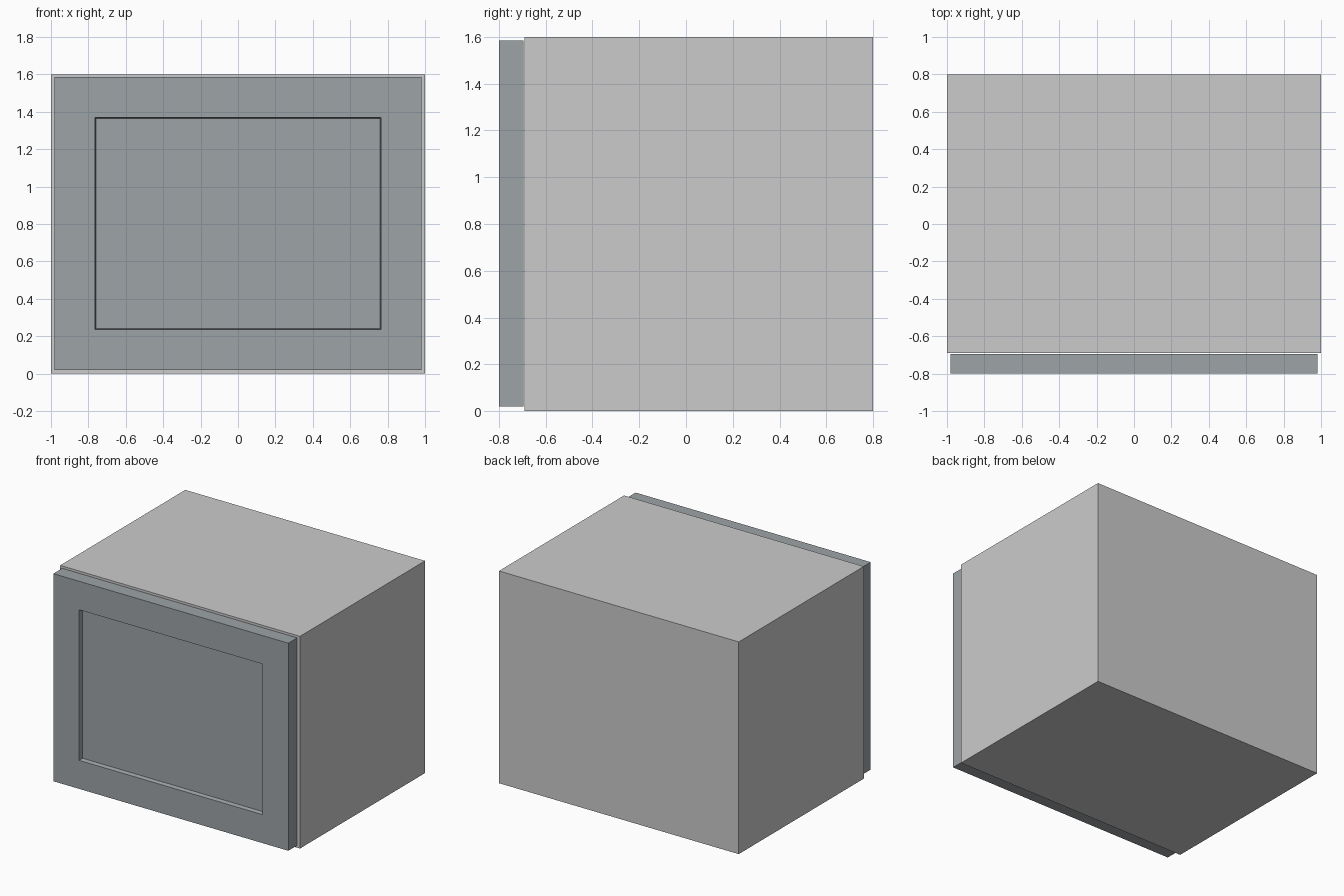
import bpy, bmesh
from mathutils import Matrix, Vector

if "Cube" in bpy.data.objects:
    bpy.data.objects.remove(bpy.data.objects["Cube"])

BOARD = 0.095
FRONT, BACK, TOP = -0.69, 0.80, 1.60


def new_box(lo, hi):
    bm = bmesh.new()
    lo, hi = Vector(lo), Vector(hi)
    bmesh.ops.create_cube(bm, size=1, matrix=Matrix.Translation((lo + hi) / 2)
                          @ Matrix.Diagonal((*(hi - lo), 1)))
    bm.normal_update()
    return bm


def front_face(bm):
    return min(bm.faces, key=lambda f: f.calc_center_median().y)


def finish(bm, name):
    mesh = bpy.data.meshes.new(name)
    bm.to_mesh(mesh)
    bm.free()
    obj = bpy.data.objects.new(name, mesh)
    bpy.context.collection.objects.link(obj)
    return obj


# Side panels
for name, x in (("left_side_panel", -1.0), ("right_side_panel", 1.0 - BOARD)):
    finish(new_box((x, FRONT, 0), (x + BOARD, BACK, TOP)), name)

# Carcass: top, bottom and back in one open-fronted channel between the sides
w = 1.0 - BOARD
carcass = bmesh.new()
profile = [(FRONT, 0), (BACK, 0), (BACK, TOP), (FRONT, TOP),
           (FRONT, TOP - BOARD), (BACK - BOARD, TOP - BOARD),
           (BACK - BOARD, BOARD), (FRONT, BOARD)]
face = carcass.faces.new([carcass.verts.new((-w, y, z)) for y, z in profile])
ext = bmesh.ops.extrude_face_region(carcass, geom=[face], use_keep_orig=True)
verts = [g for g in ext["geom"] if isinstance(g, bmesh.types.BMVert)]
bmesh.ops.translate(carcass, verts=verts, vec=(2 * w, 0, 0))
bmesh.ops.recalc_face_normals(carcass, faces=carcass.faces)
finish(carcass, "carcass")

# Door with a recessed centre panel that has slightly sloped walls
bm = new_box((-0.98, -0.80, 0.02), (0.98, -0.695, 1.585))
panel = front_face(bm)
bmesh.ops.inset_region(bm, faces=[panel], thickness=0.304)
bmesh.ops.inset_region(bm, faces=[panel], thickness=0.009, depth=-0.03)
door = finish(bm, "door")

mat = bpy.data.materials.new("door_grey")
mat.diffuse_color = (0.34, 0.37, 0.39, 1)
mat.use_nodes = True
mat.node_tree.nodes["Principled BSDF"].inputs["Base Color"].default_value = mat.diffuse_color
door.data.materials.append(mat)
